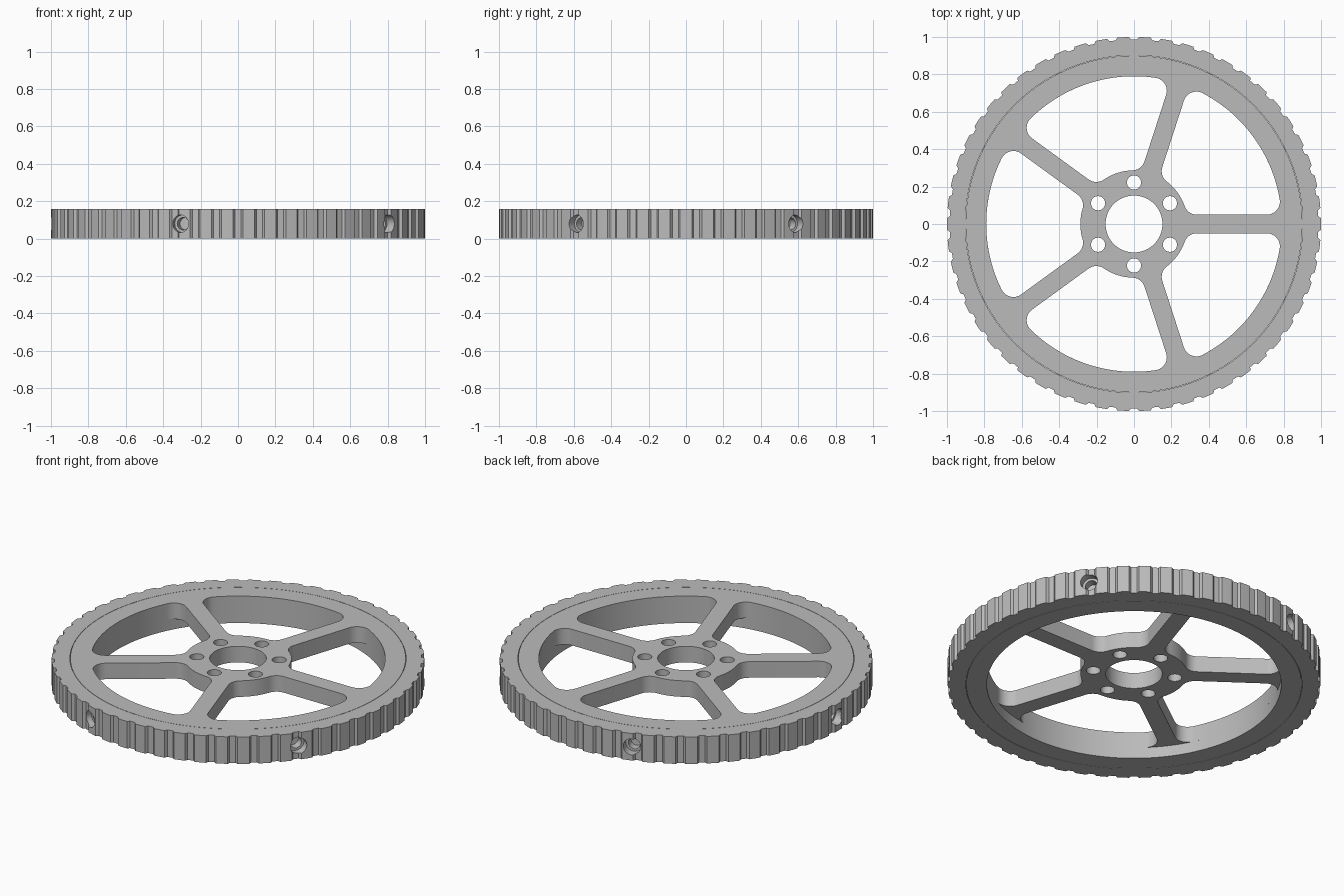
import bpy, bmesh
from math import sin, cos, pi, radians, sqrt, atan2, tau
from mathutils import Matrix

HEIGHT, WEB_Z = 0.16, 0.065      # full height, underside of spokes
SEAM, RIM_IN, HUB = 0.90, 0.79, 0.287
SPOKE_HALF, FILLET = 0.05, 0.07
SPOKES, TEETH = 5, 54

cube = bpy.data.objects.get("Cube")
if cube:
    bpy.data.objects.remove(cube, do_unlink=True)

metal = bpy.data.materials.new("light grey metal")
metal.use_nodes = True
grey = (0.5, 0.5, 0.5, 1)
metal.diffuse_color = grey
metal.node_tree.nodes["Principled BSDF"].inputs["Base Color"].default_value = grey


def arc(cx, cy, r, a0, a1, n):
    """Points along an arc, both ends included."""
    return [(cx + r * cos(a0 + (a1 - a0) * i / n),
             cy + r * sin(a0 + (a1 - a0) * i / n)) for i in range(n + 1)]


def circle(r, n=180, cx=0, cy=0):
    return arc(cx, cy, r, 0, tau, n)[:-1]


def turn(points, a):
    return [(x * cos(a) - y * sin(a), x * sin(a) + y * cos(a)) for x, y in points]


def add_object(name, bm):
    mesh = bpy.data.meshes.new(name)
    bm.to_mesh(mesh)
    bm.free()
    ob = bpy.data.objects.new(name, mesh)
    bpy.context.collection.objects.link(ob)
    mesh.materials.append(metal)
    return ob


def plate(name, loops, z0, z1):
    """Fill an outline with holes and extrude it upwards."""
    bm = bmesh.new()
    edges = []
    for loop in loops:
        vs = [bm.verts.new((x, y, z0)) for x, y in loop]
        edges += [bm.edges.new((vs[i - 1], vs[i])) for i in range(len(vs))]
    bmesh.ops.triangle_fill(bm, edges=edges, use_beauty=True)
    ret = bmesh.ops.extrude_face_region(bm, geom=bm.faces[:], use_keep_orig=True)
    top = [g for g in ret["geom"] if isinstance(g, bmesh.types.BMVert)]
    bmesh.ops.translate(bm, verts=top, vec=(0, 0, z1 - z0))
    bmesh.ops.recalc_face_normals(bm, faces=bm.faces[:])
    return add_object(name, bm)


def pocket():
    """Rounded opening between two neighbouring spokes."""
    half = pi / SPOKES
    y = SPOKE_HALF + FILLET
    xi = sqrt((HUB + FILLET) ** 2 - y * y)
    xo = sqrt((RIM_IN - FILLET) ** 2 - y * y)
    ai, ao = atan2(y, xi), atan2(y, xo)
    side = arc(0, 0, HUB, half, ai, 8)
    side += arc(xi, y, FILLET, ai + pi, 1.5 * pi, 10)[1:]
    side += arc(xo, y, FILLET, -pi / 2, ao, 12)
    side += arc(0, 0, RIM_IN, ao, half, 14)[1:]
    side = turn(side, -half)                    # centre on the x axis
    mirrored = [(x, -y) for x, y in reversed(side[1:-1])]
    return turn(side + mirrored, half)


def tooth_outline():
    """Shallow grooves around the outer edge."""
    step, points = tau / TEETH, []
    for i in range(TEETH):
        for part, r in ((-0.27, 1), (0, 1), (0.27, 1), (0.36, 0.986), (0.64, 0.986)):
            a = (i + part) * step
            points.append((r * cos(a), r * sin(a)))
    return points


# Spoked web with hub bore and bolt holes
openings = [turn(pocket(), k * tau / SPOKES) for k in range(SPOKES)]
bolts = [circle(0.038, 32, 0.222 * cos(a), 0.222 * sin(a))
         for a in (radians(30 + 60 * k) for k in range(6))]
web = plate("spoked_web", [circle(SEAM), circle(0.152, 64)] + openings + bolts,
            WEB_Z, HEIGHT)

# Rim skirt below the spokes
skirt = plate("rim_skirt", [circle(SEAM), circle(RIM_IN)], 0, WEB_Z)

# Toothed outer ring
tread = plate("toothed_ring", [tooth_outline(), circle(SEAM + 0.002)], 0, HEIGHT)


# Stepped radial holes, midway between the spokes
def drill(radius, start):
    bm = bmesh.new()
    for k in range(SPOKES):
        m = (Matrix.Rotation((k + 0.5) * tau / SPOKES, 4, "Z")
             @ Matrix.Translation(((start + 1.1) / 2, 0, HEIGHT / 2))
             @ Matrix.Rotation(pi / 2, 4, "Y"))
        bmesh.ops.create_cone(bm, cap_ends=True, segments=32, radius1=radius,
                              radius2=radius, depth=1.1 - start, matrix=m)
    cutter = add_object("hole_cutter", bm)
    cutter.hide_render = True
    mod = tread.modifiers.new("holes", "BOOLEAN")
    mod.operation, mod.solver, mod.object = "DIFFERENCE", "EXACT", cutter
    bpy.context.view_layer.objects.active = tread
    bpy.ops.object.modifier_apply(modifier=mod.name)
    bpy.data.objects.remove(cutter, do_unlink=True)


drill(0.047, 0.95)
drill(0.033, 0.88)

# Smooth curved walls, keep edges sharp
bpy.ops.object.select_all(action="DESELECT")
for ob in (web, skirt, tread):
    ob.select_set(True)
bpy.context.view_layer.objects.active = web
bpy.ops.object.shade_smooth_by_angle(angle=radians(25))
